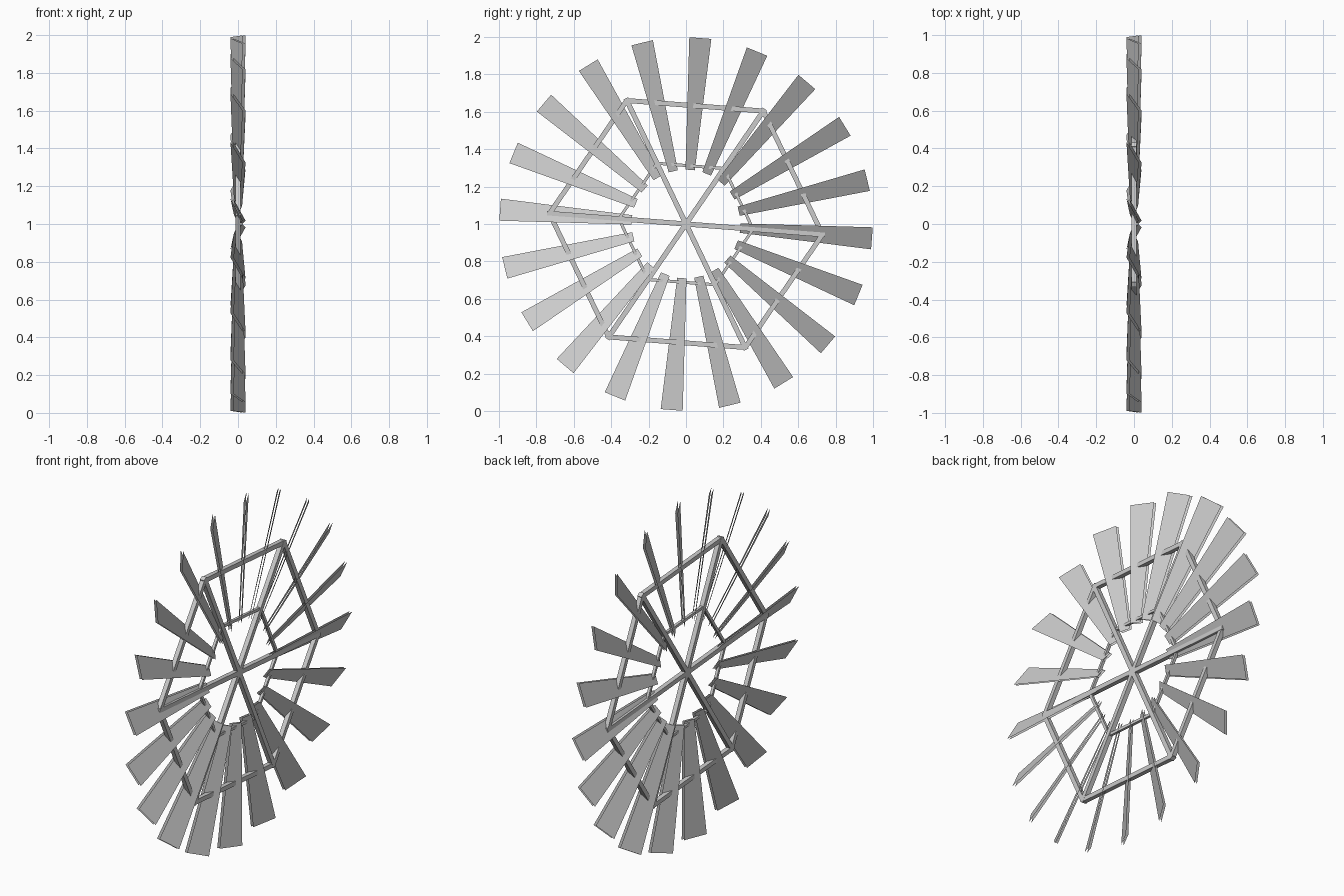
import bpy
from math import radians, cos, sin
from mathutils import Vector, Matrix

if "Cube" in bpy.data.objects:
    bpy.data.objects.remove(bpy.data.objects["Cube"])

CENTRE = Vector((0, 0, 1))
TURN = -4.4          # rotation of the whole wheel in degrees


def polar(r, deg, t=0.0, x=0.0):
    """Point at radius r and angle deg in the wheel plane, shifted t sideways and x along the axle."""
    a = radians(deg)
    return CENTRE + Vector((x, r * cos(a) - t * sin(a), r * sin(a) + t * cos(a)))


def add_mesh(name, verts, faces):
    me = bpy.data.meshes.new(name)
    me.from_pydata(verts, [], faces)
    ob = bpy.data.objects.new(name, me)
    bpy.context.collection.objects.link(ob)
    return ob


def bar(name, p, q, w):
    """Square bar from p to q lying in the wheel plane."""
    d = q - p
    bpy.ops.mesh.primitive_cube_add(size=1)
    ob = bpy.context.object
    ob.name = name
    x = Vector((1, 0, 0))
    z = d.normalized()
    rot = Matrix((x, z.cross(x), z)).transposed().to_4x4()
    ob.data.transform(Matrix.Translation((p + q) / 2) @ rot @ Matrix.Diagonal((w, w, d.length, 1)))
    return ob


# pitched blades: two thin tapered sheets each, set slightly apart along the axle
R_IN, R_OUT = 0.29, 0.997
W_IN, W_OUT = 0.025, 0.059
SLOPE = 0.0325 / W_OUT
GAP = 0.0075
for k in range(20):
    a = TURN + 18 * k
    verts, faces = [], []
    for off in (-GAP, GAP):
        n = len(verts)
        for r, t in ((R_IN, -W_IN), (R_OUT, -W_OUT), (R_OUT, W_OUT), (R_IN, W_IN)):
            verts.append(polar(r, a, t, SLOPE * t + off))
        faces.append((n, n + 1, n + 2, n + 3) if off > 0 else (n + 3, n + 2, n + 1, n))
    add_mesh(f"blade_{k + 1}", verts, faces)

# three full-width spokes
for k in range(3):
    a = TURN + 60 * k
    bar(f"spoke_{k + 1}", polar(0.745, a), polar(-0.745, a), 0.027)

# hexagonal support rings
for name, r, w in (("outer_ring", 0.732, 0.026), ("inner_ring", 0.36, 0.016)):
    for k in range(6):
        a = TURN + 60 * k
        bar(f"{name}_bar_{k + 1}", polar(r, a), polar(r, a + 60), w)
